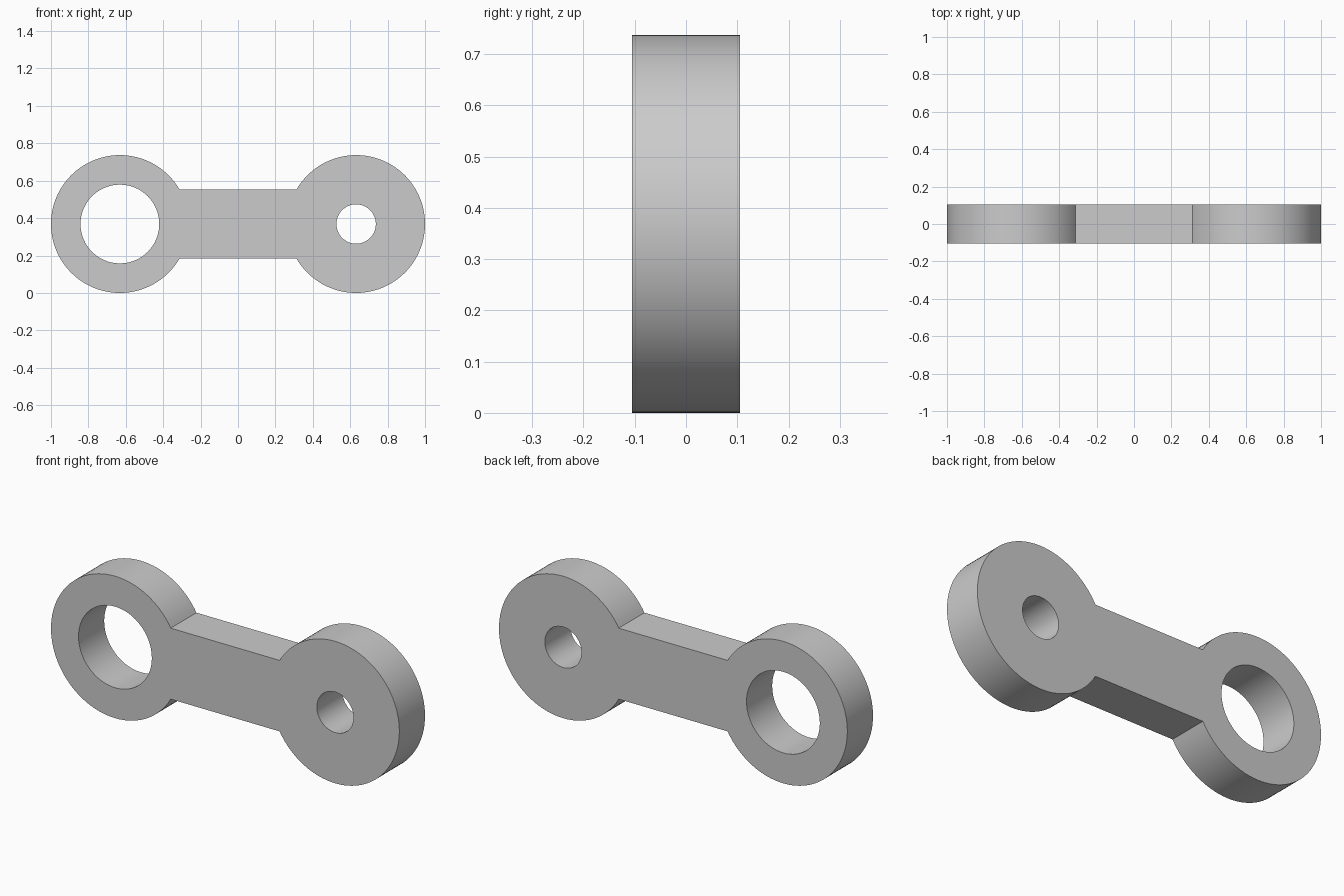
import bpy
import bmesh
from math import asin, cos, sin, pi, radians
from mathutils import Vector

cube = bpy.data.objects.get("Cube")
if cube:
    bpy.data.objects.remove(cube, do_unlink=True)

UNIT = 2 / 190                # overall length is 190 units
BOSS_R = 35 * UNIT            # radius of both round ends
BOSS_X = 60 * UNIT            # distance of each round end from the middle
BAR_HALF = 17.5 * UNIT        # half height of the connecting bar
THICK = 20 * UNIT
HOLES = {-1: 20 * UNIT, 1: 10 * UNIT}


def arc(cx, radius, start, end, steps):
    """Points along an arc in the upright plane of the front face."""
    angles = [start + (end - start) * i / steps for i in range(steps + 1)]
    return [Vector((cx + radius * cos(a), -THICK / 2, BOSS_R + radius * sin(a)))
            for a in angles]


def add_loop(bm, points):
    verts = [bm.verts.new(p) for p in points]
    return [bm.edges.new((v, verts[i - 1])) for i, v in enumerate(verts)]


# Outline: two round ends joined by the straight bar, plus the two bores
bm = bmesh.new()
join = asin(BAR_HALF / BOSS_R)
outline = arc(BOSS_X, BOSS_R, join - pi, pi - join, 80)
outline += arc(-BOSS_X, BOSS_R, join, 2 * pi - join, 80)
edges = add_loop(bm, outline)
for side, radius in HOLES.items():
    edges += add_loop(bm, arc(side * BOSS_X, radius, 0, 2 * pi, 64)[:-1])

# Fill the face and extrude it to the full thickness
bmesh.ops.triangle_fill(bm, edges=edges, use_beauty=True, normal=(0, -1, 0))
result = bmesh.ops.extrude_face_region(bm, geom=bm.faces[:], use_keep_orig=True)
moved = [g for g in result["geom"] if isinstance(g, bmesh.types.BMVert)]
bmesh.ops.translate(bm, verts=moved, vec=(0, THICK, 0))
bmesh.ops.recalc_face_normals(bm, faces=bm.faces[:])

mesh = bpy.data.meshes.new("link_arm")
bm.to_mesh(mesh)
bm.free()
link = bpy.data.objects.new("link_arm", mesh)
bpy.context.collection.objects.link(link)

# Plain grey finish
grey = bpy.data.materials.new("plain_grey")
grey.use_nodes = True
colour = (0.6, 0.6, 0.6, 1)
grey.diffuse_color = colour
grey.node_tree.nodes["Principled BSDF"].inputs["Base Color"].default_value = colour
mesh.materials.append(grey)

# Smooth round walls, crisp rims
bpy.ops.object.select_all(action="DESELECT")
link.select_set(True)
bpy.context.view_layer.objects.active = link
bpy.ops.object.shade_smooth_by_angle(angle=radians(30))
